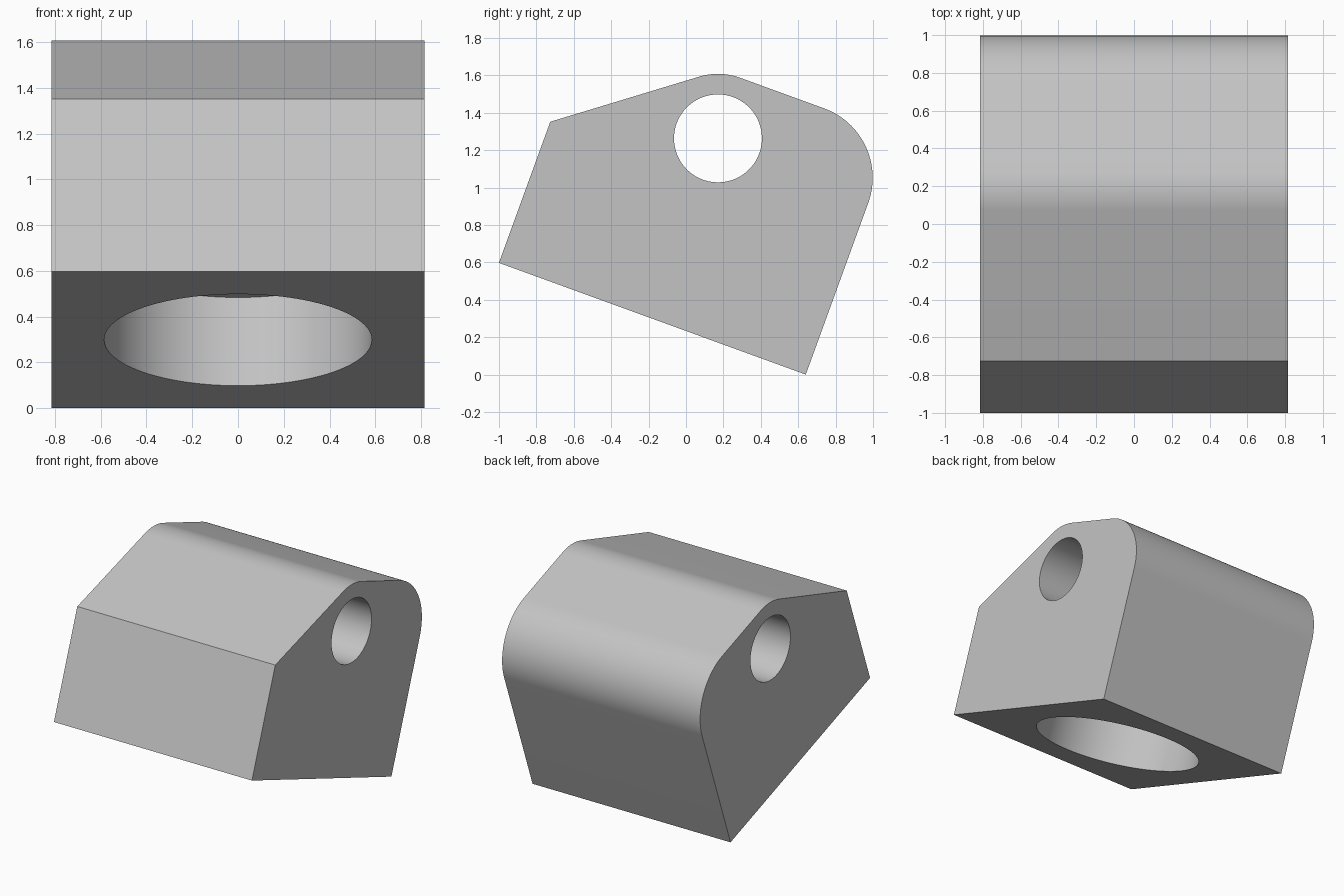
import bpy, bmesh
from math import radians, cos, sin, pi
from mathutils import Vector, Matrix

default = bpy.data.objects.get("Cube")
if default:
    bpy.data.objects.remove(default, do_unlink=True)

HALF_X = 0.815      # half width of the block
HALF_BASE = 0.873   # half length of the base
WALL = 0.803        # height of the short front wall
HOLE_H = 1.026      # height of the cross hole above the base
BOSS_R = 0.345      # rounding around the cross hole
CORNER_R = 0.395    # large rounded back corner
TOP = HOLE_H + BOSS_R

grey = bpy.data.materials.new("plain_grey")
grey.use_nodes = True
color = (0.55, 0.55, 0.55, 1)
grey.diffuse_color = color
grey.node_tree.nodes["Principled BSDF"].inputs["Base Color"].default_value = color


def arc(cy, cz, r, start, end, steps):
    angles = [radians(start + (end - start) * i / steps) for i in range(steps + 1)]
    return [(cy + r * cos(a), cz + r * sin(a)) for a in angles]


def finish(bm, name):
    bmesh.ops.recalc_face_normals(bm, faces=bm.faces)
    mesh = bpy.data.meshes.new(name)
    bm.to_mesh(mesh)
    bm.free()
    mesh.materials.append(grey)
    obj = bpy.data.objects.new(name, mesh)
    bpy.context.collection.objects.link(obj)
    return obj


def cylinder(name, radius, depth, matrix):
    bm = bmesh.new()
    bmesh.ops.create_cone(bm, cap_ends=True, segments=96, radius1=radius,
                          radius2=radius, depth=depth, matrix=matrix)
    return finish(bm, name)


# Block: side profile extruded across the width
profile = [(-HALF_BASE, 0), (HALF_BASE, 0)]
profile += arc(HALF_BASE - CORNER_R, TOP - CORNER_R, CORNER_R, 0, 90, 32)
profile += arc(0, HOLE_H, BOSS_R, 90, 126.84, 16)
profile.append((-HALF_BASE, WALL))
bm = bmesh.new()
side = bm.faces.new([bm.verts.new((-HALF_X, y, z)) for y, z in profile])
extruded = bmesh.ops.extrude_face_region(bm, geom=[side])["geom"]
bmesh.ops.translate(bm, vec=Vector((2 * HALF_X, 0, 0)),
                    verts=[v for v in extruded if isinstance(v, bmesh.types.BMVert)])
block = finish(bm, "mounting_block")

# Cutters: through hole across the block and blind pocket in the base
cutters = [
    cylinder("cross_hole", 0.235, 3, Matrix.Translation((0, 0, HOLE_H)) @ Matrix.Rotation(pi / 2, 4, "Y")),
    cylinder("base_pocket", 0.585, 0.82, Matrix.Identity(4)),
]
bpy.ops.object.select_all(action="DESELECT")
block.select_set(True)
bpy.context.view_layer.objects.active = block
for cutter in cutters:
    cutter.hide_render = True
    cut = block.modifiers.new(cutter.name, "BOOLEAN")
    cut.operation = "DIFFERENCE"
    cut.solver = "EXACT"
    cut.object = cutter
    bpy.ops.object.modifier_apply(modifier=cut.name)
    bpy.data.objects.remove(cutter, do_unlink=True)

bpy.ops.object.shade_smooth_by_angle(angle=radians(25))

# Tilt the finished block so it stands on its back lower edge
block.rotation_euler.x = radians(-20)
block.location = (0, -0.18, HALF_BASE * sin(radians(20)))
